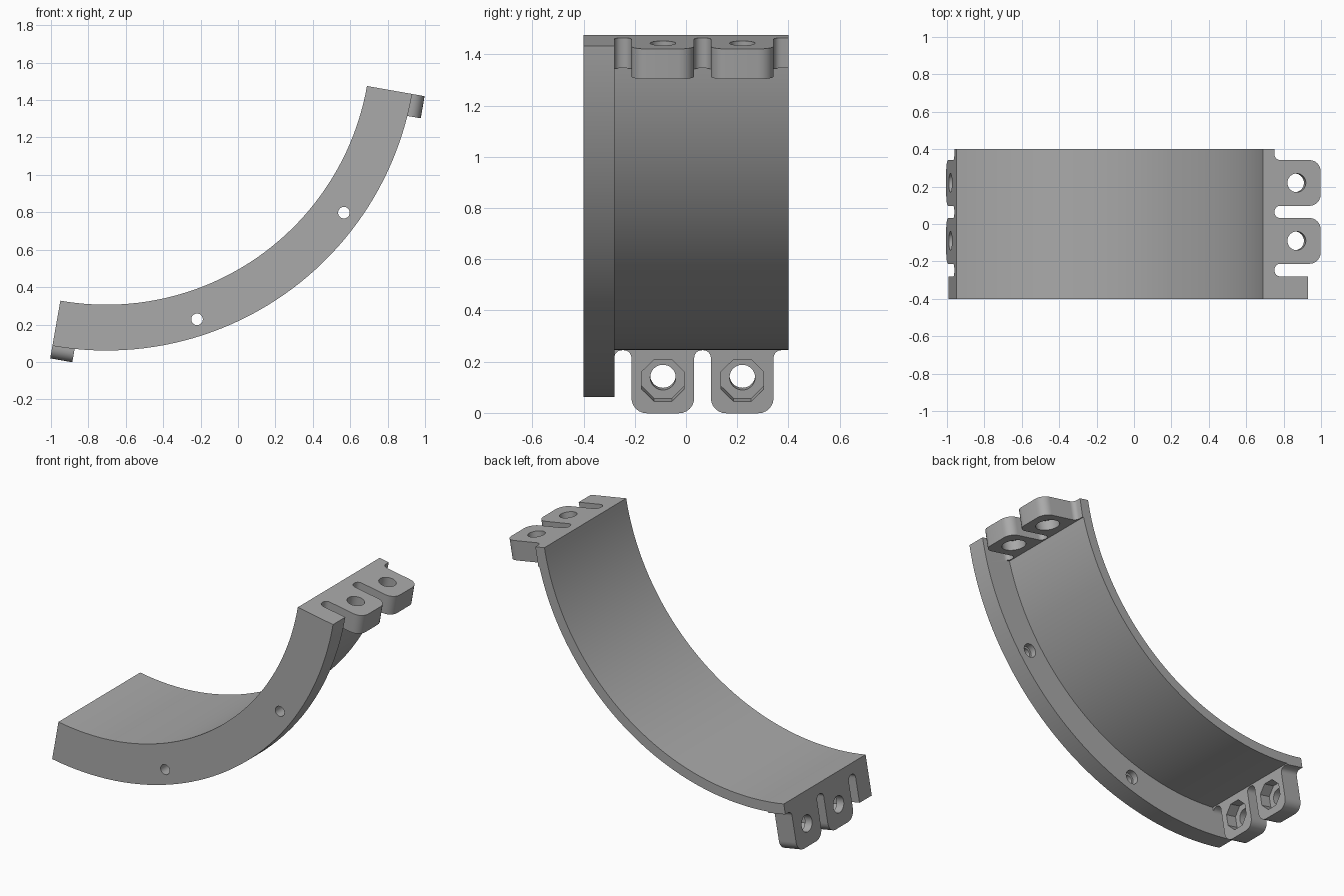
import bpy, bmesh
from math import sin, cos, tan, pi, radians
from mathutils import Vector, Matrix

if "Cube" in bpy.data.objects:
    bpy.data.objects.remove(bpy.data.objects["Cube"])

CENTRE = Vector((-0.704, 0, 1.721))
INNER, SHELL, FLANGE, TAB = 1.415, 1.476, 1.66, 1.728
START, END = radians(-100), radians(-10)
THICK = 0.12
HOLE_U = 1.598
HOLE_Y = (-0.09, 0.22)

grey = bpy.data.materials.new("grey")
grey.use_nodes = True
grey.diffuse_color = (0.4, 0.4, 0.4, 1)
grey.node_tree.nodes["Principled BSDF"].inputs["Base Color"].default_value = (0.4, 0.4, 0.4, 1)


def make_object(name, bm):
    bmesh.ops.recalc_face_normals(bm, faces=bm.faces)
    mesh = bpy.data.meshes.new(name)
    bm.to_mesh(mesh)
    bm.free()
    mesh.materials.append(grey)
    ob = bpy.data.objects.new(name, mesh)
    bpy.context.collection.objects.link(ob)
    return ob


def radial(a):
    return Vector((cos(a), 0, sin(a)))


def end_frame(a, inward):
    """Local x = radial, y = along the ring axis, z = from the end face inward."""
    er, et = radial(a), Vector((-sin(a), 0, cos(a))) * inward
    m = Matrix((er, (0, 1, 0), et)).transposed().to_4x4()
    m.translation = CENTRE
    return m


def prism(name, outline, z0, z1, frame):
    bm = bmesh.new()
    low = [bm.verts.new(frame @ Vector((u, v, z0))) for u, v in outline]
    high = [bm.verts.new(frame @ Vector((u, v, z1))) for u, v in outline]
    bm.faces.new(low)
    bm.faces.new(high)
    for i in range(len(low)):
        j = (i + 1) % len(low)
        bm.faces.new((low[i], low[j], high[j], high[i]))
    return make_object(name, bm)


def circle(u, v, r, n=32, turn=0.0):
    return [(u + r * cos(turn + 2 * pi * i / n), v + r * sin(turn + 2 * pi * i / n)) for i in range(n)]


def rounded(corners, steps=6):
    """Round the right-angled corners of an outline given as (u, v, radius)."""
    out = []
    for i, (u, v, r) in enumerate(corners):
        p = Vector((u, v))
        if not r:
            out.append((u, v))
            continue
        a = (Vector(corners[i - 1][:2]) - p).normalized()
        b = (Vector(corners[(i + 1) % len(corners)][:2]) - p).normalized()
        for k in range(steps + 1):
            t = pi / 2 * k / steps
            q = p + r * (a * (1 - sin(t)) + b * (1 - cos(t)))
            out.append((q.x, q.y))
    return out


def combine(target, tool, operation):
    mod = target.modifiers.new("combine", "BOOLEAN")
    mod.operation, mod.solver, mod.object = operation, "EXACT", tool
    bpy.context.view_layer.objects.active = target
    bpy.ops.object.modifier_apply(modifier=mod.name)
    bpy.data.objects.remove(tool)


# Curved shell with the front flange, swept through a quarter turn
section = [(INNER, -0.4), (INNER, 0.4), (SHELL, 0.4), (SHELL, -0.28), (FLANGE, -0.28), (FLANGE, -0.4)]
bm = bmesh.new()
steps = 48
rings = []
for i in range(steps + 1):
    d = radial(START + (END - START) * i / steps)
    rings.append([bm.verts.new(CENTRE + d * r + Vector((0, y, 0))) for r, y in section])
for r0, r1 in zip(rings, rings[1:]):
    for k in range(len(section)):
        j = (k + 1) % len(section)
        bm.faces.new((r0[k], r0[j], r1[j], r1[k]))
bm.faces.new(rings[0])
bm.faces.new(rings[-1])
clamp = make_object("clamp_ring_segment", bm)

# Bolt tabs with rounded tips and filleted roots, at both ends
root = SHELL + 0.002
outline = [(1.44, -0.3, 0), (1.53, -0.3, 0), (1.53, -0.28, 0), (root, -0.28, 0.03)]
for y in (-0.0905, 0.2195):
    lo, hi = y - 0.1225, y + 0.1225
    outline += [(root, lo, 0.03), (TAB, lo, 0.06), (TAB, hi, 0.06), (root, hi, 0.03)]
outline += [(root, 0.4, 0), (1.44, 0.4, 0)]
left_end, right_end = end_frame(END, -1), end_frame(START, 1)
for frame in (left_end, right_end):
    combine(clamp, prism("bolt_tabs", rounded(outline), 0, THICK, frame), "UNION")

# Bolt holes, with round head seats on one end and nut pockets on the other
for y in HOLE_Y:
    for frame in (left_end, right_end):
        combine(clamp, prism("bolt_hole", circle(HOLE_U, y, 0.05), -0.1, 0.3, frame), "DIFFERENCE")
    combine(clamp, prism("head_seat", circle(HOLE_U, y, 0.072), 0.06, 0.3, left_end), "DIFFERENCE")
    combine(clamp, prism("nut_pocket", circle(HOLE_U, y, 0.09, 8, pi / 8), 0.05, 0.3, right_end), "DIFFERENCE")

# Stepped screw holes through the flange
for angle in (-72, -36):
    p = CENTRE + radial(radians(angle)) * 1.57
    frame = Matrix.Translation(p) @ Matrix.Rotation(pi / 2, 4, "X")
    combine(clamp, prism("screw_hole", circle(0, 0, 0.031, 24), 0.2, 0.5, frame), "DIFFERENCE")
    combine(clamp, prism("screw_seat", circle(0, 0, 0.044, 24), 0.2, 0.32, frame), "DIFFERENCE")

# Smooth curves, crisp edges
bpy.ops.object.select_all(action="DESELECT")
clamp.select_set(True)
bpy.context.view_layer.objects.active = clamp
bpy.ops.object.shade_smooth_by_angle(angle=radians(25))
